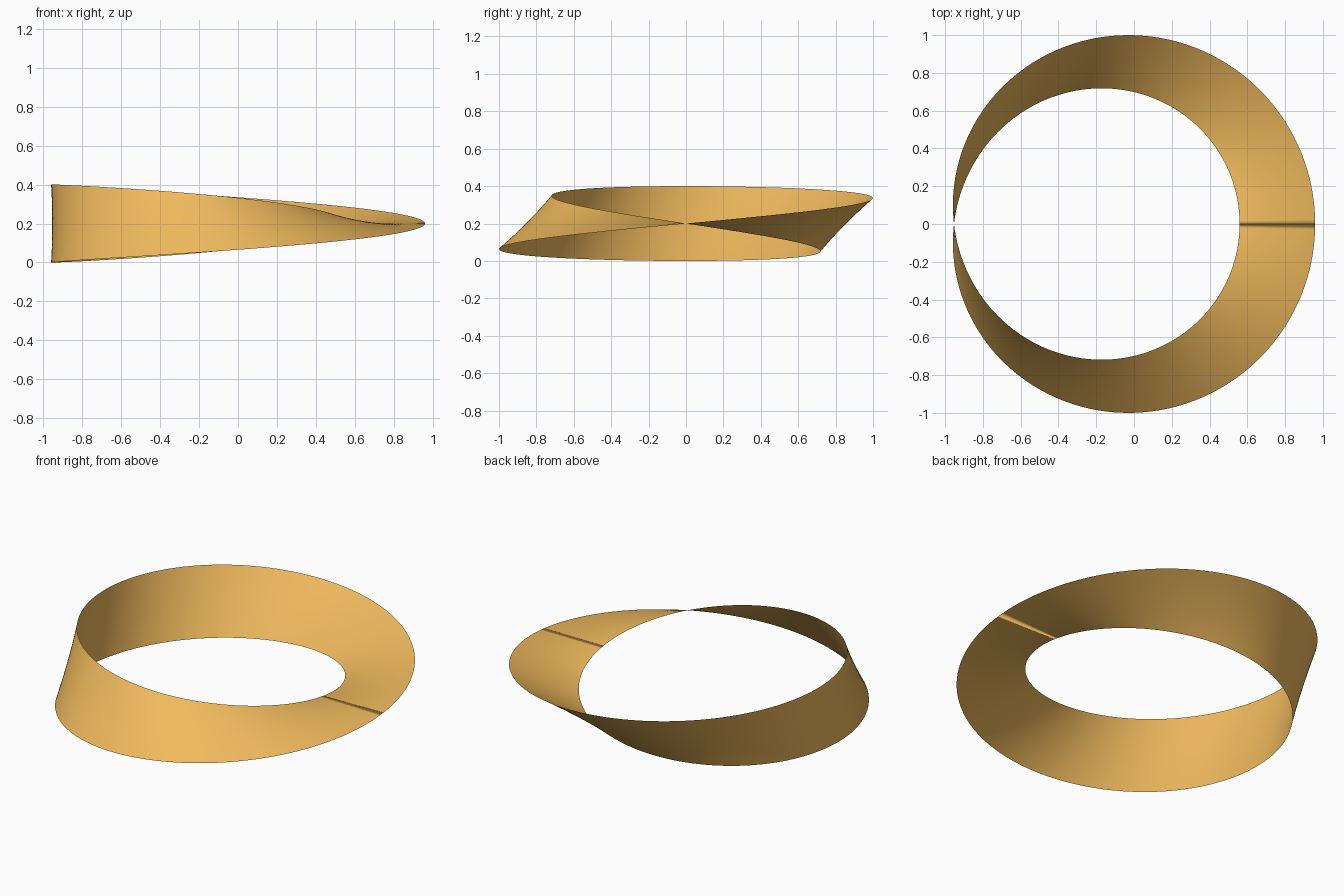
import bpy
import bmesh
from math import cos, sin, tau

if "Cube" in bpy.data.objects:
    bpy.data.objects.remove(bpy.data.objects["Cube"])

RADIUS = 0.856       # centre line of the band
HALF_WIDTH = 0.2
OFFSET_X = -0.097    # centres the footprint on x = 0
SEGMENTS = 200       # steps around the loop
ROWS = 16            # steps across the band (even, so the seam matches)

bm = bmesh.new()

# Cross-lines, each turned by half the loop angle
lines = []
for i in range(SEGMENTS):
    t = tau * i / SEGMENTS
    line = []
    for j in range(ROWS + 1):
        v = HALF_WIDTH * (2 * j / ROWS - 1)
        r = RADIUS + v * cos(t / 2)
        line.append(bm.verts.new((r * cos(t) + OFFSET_X, r * sin(t),
                                  HALF_WIDTH + v * sin(t / 2))))
    lines.append(line)

# Close the loop with the half twist: last line joins the first one reversed
lines.append(lines[0][::-1])
for a, b in zip(lines, lines[1:]):
    for j in range(ROWS):
        bm.faces.new((a[j], a[j + 1], b[j + 1], b[j])).smooth = True

mesh = bpy.data.meshes.new("twisted_band")
bm.to_mesh(mesh)
bm.free()
band = bpy.data.objects.new("twisted_band", mesh)
bpy.context.collection.objects.link(band)

# Golden orange finish
gold = bpy.data.materials.new("golden_orange")
gold.diffuse_color = (0.87, 0.49, 0.11, 1)
gold.use_nodes = True
gold.node_tree.nodes["Principled BSDF"].inputs["Base Color"].default_value = gold.diffuse_color
mesh.materials.append(gold)
